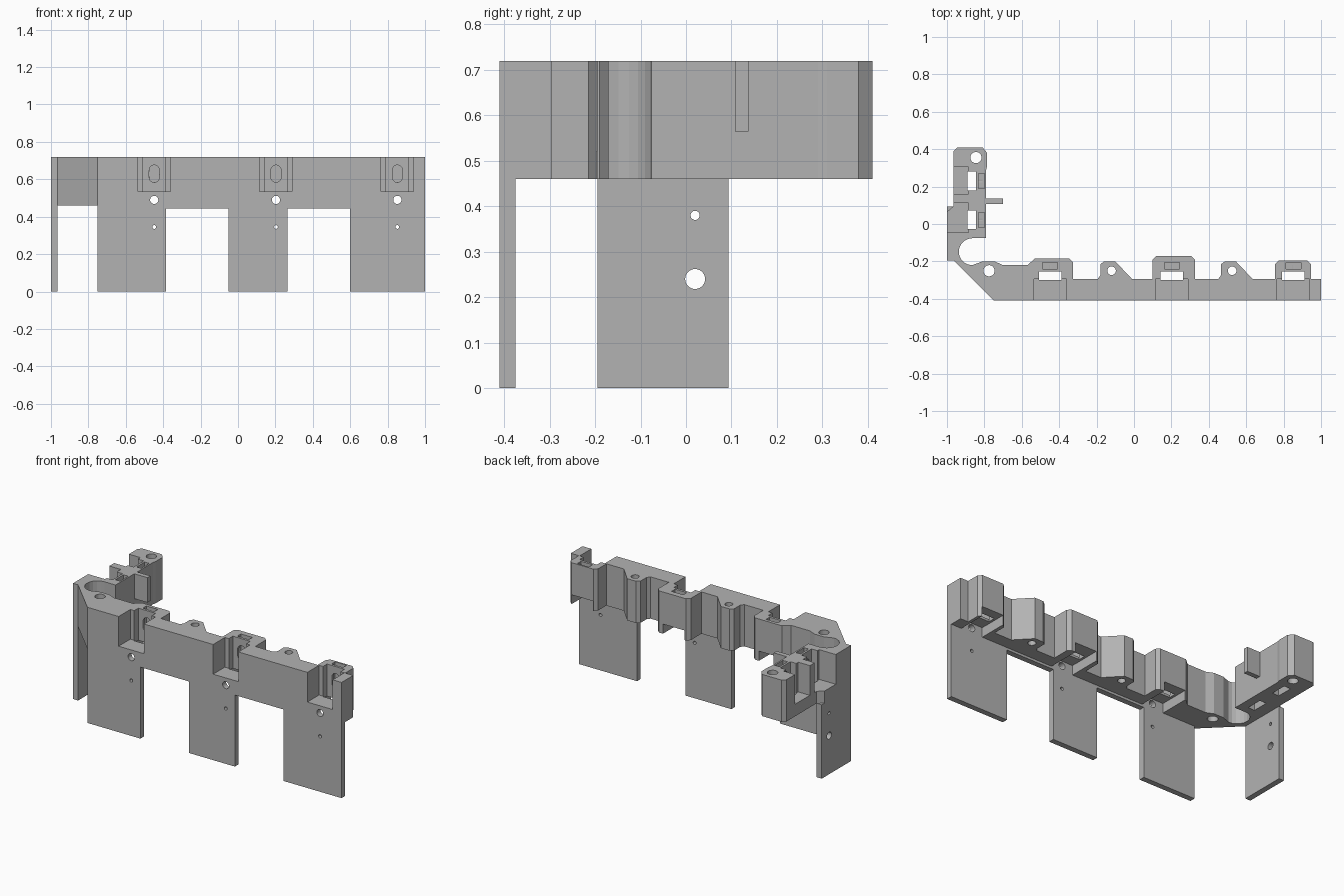
import bpy
import bmesh
import math
from mathutils import Matrix, Vector

default_cube = bpy.data.objects.get("Cube")
if default_cube:
    bpy.data.objects.remove(default_cube, do_unlink=True)

grey = bpy.data.materials.new("plain_grey")
grey.use_nodes = True
grey.diffuse_color = (0.45, 0.45, 0.45, 1)
grey.node_tree.nodes["Principled BSDF"].inputs["Base Color"].default_value = grey.diffuse_color

TOP, BEAM_BOTTOM, LIP_BOTTOM = 0.72, 0.46, 0.445
FRONT, PLATE_BACK = -0.41, -0.375
OUTER, ARM_OUTER = -1.0, -0.965
NOTCH_FLOOR = 0.535


def finish(name, bm):
    """Turn a bmesh into a named grey object."""
    bmesh.ops.recalc_face_normals(bm, faces=bm.faces)
    mesh = bpy.data.meshes.new(name)
    bm.to_mesh(mesh)
    bm.free()
    mesh.materials.append(grey)
    obj = bpy.data.objects.new(name, mesh)
    bpy.context.collection.objects.link(obj)
    return obj


def prism(name, outline, low, high):
    """Extrude a plan outline upward."""
    bm = bmesh.new()
    base = bm.faces.new([bm.verts.new((x, y, low)) for x, y in outline])
    grown = bmesh.ops.extrude_face_region(bm, geom=[base])["geom"]
    moved = [v for v in grown if isinstance(v, bmesh.types.BMVert)]
    bmesh.ops.translate(bm, verts=moved, vec=(0, 0, high - low))
    return finish(name, bm)


def box(name, x, y, z):
    """Box from pairs of limits along each axis."""
    return prism(name, [(x[0], y[0]), (x[1], y[0]), (x[1], y[1]), (x[0], y[1])], *z)


def rod(centre, radius, length, axis, stretch=1.0):
    """Cylinder along an axis, optionally stretched upward into an oval."""
    bm = bmesh.new()
    bmesh.ops.create_cone(bm, cap_ends=True, segments=24, radius1=radius,
                          radius2=radius, depth=length)
    turn = Vector((0, 0, 1)).rotation_difference(Vector(axis)).to_matrix().to_4x4()
    bmesh.ops.transform(bm, matrix=turn, verts=bm.verts)
    for v in bm.verts:
        if stretch > 1:
            v.co.z += math.copysign(radius * (stretch - 1), v.co.z)
    bmesh.ops.transform(bm, matrix=Matrix.Translation(centre), verts=bm.verts)
    return finish("cutter", bm)


def cut(target, cutter):
    """Subtract a cutter and discard it."""
    cutter.hide_render = True
    mod = target.modifiers.new("cut", "BOOLEAN")
    mod.operation = "DIFFERENCE"
    mod.solver = "EXACT"
    mod.object = cutter
    bpy.context.view_layer.objects.active = target
    bpy.ops.object.modifier_apply(modifier=mod.name)
    bpy.data.objects.remove(cutter, do_unlink=True)


def cut_box(target, x, y, z):
    cut(target, box("cutter", x, y, z))


def block(left, right, back):
    """Chamfered rear boss, listed from +x to -x."""
    root, bevel = -0.295, 0.02
    return [(right, root), (right, back - bevel), (right - bevel, back),
            (left + bevel, back), (left, back - bevel), (left, root)]


def bump(x):
    """Small screw boss with one sloping flank."""
    root = -0.295
    return [(x + 0.11, root), (x + 0.02, -0.2), (x - 0.04, -0.2),
            (x - 0.06, -0.215), (x - 0.06, -0.275), (x - 0.075, root)]


# L-shaped body: beam, corner groove and short arm
groove = [(-0.865 + 0.072 * math.cos(a), -0.148 + 0.072 * math.sin(a))
          for a in [math.radians(270 - 18 * i) for i in range(11)]]
outline = [(-0.75, FRONT), (1, FRONT), (1, -0.295)]
outline += block(0.755, 0.945, -0.195) + bump(0.525)
outline += block(0.1, 0.325, -0.17) + bump(-0.12)
outline += block(-0.55, -0.325, -0.185)[:4]
outline += [(-0.57, -0.22), (-0.7, -0.22), (-0.745, -0.2), (-0.81, -0.2)]
outline += groove
outline += [(-0.79, -0.076), (-0.79, 0.29), (-0.785, 0.31), (-0.785, 0.38),
            (-0.81, 0.41), (-0.945, 0.41), (ARM_OUTER, 0.39),
            (ARM_OUTER, 0.095), (OUTER, 0.065), (OUTER, -0.195), (ARM_OUTER, -0.195)]
body = prism("body", outline, BEAM_BOTTOM, TOP)

# Vertical screw holes
for x, y, r in ((-0.775, -0.25, 0.03), (-0.12, -0.25, 0.023),
                (0.525, -0.25, 0.023), (-0.845, 0.355, 0.03)):
    cut(body, rod((x, y, 0.6), r, 1, (0, 0, 1)))

# Front stations: open notch, through slot, pocket, oval and underside relief
stations = (-0.448, 0.203, 0.852)
for x in stations:
    cut_box(body, (x - 0.087, x + 0.087), (-0.5, -0.295), (NOTCH_FLOOR, 1))
    cut_box(body, (x - 0.06, x + 0.06), (-0.3, -0.255), (0.3, 1))
    cut_box(body, (x - 0.04, x + 0.04), (-0.24, -0.205), (0.585, 1))
    cut(body, rod((x, -0.25, 0.63), 0.027, 0.06, (0, 1, 0), 1.7))
    cut_box(body, (x - 0.075, x + 0.075), (PLATE_BACK, 0), (0.3, 0.52))
    cut(body, rod((x, -0.4, 0.49), 0.022, 0.1, (0, 1, 0)))

# Arm stations, facing outward
for y, low, high in ((0.23, 0.16, 0.305), (0.022, -0.045, 0.112)):
    cut_box(body, (-1.1, -0.885), (low, high), (NOTCH_FLOOR, 1))
    cut_box(body, (-0.89, -0.845), (y - 0.05, y + 0.05), (0.3, 1))
    cut_box(body, (-0.832, -0.8), (y - 0.04, y + 0.04), (0.585, 1))
    cut(body, rod((-0.84, y, 0.63), 0.027, 0.06, (1, 0, 0), 1.7))

# Tab on the inner wall of the arm
box("arm_tab", (-0.79, -0.7), (0.108, 0.137), (0.565, TOP))

# Thin lip under the front wall
box("front_lip", (-0.75, 1), (FRONT, PLATE_BACK), (LIP_BOTTOM, BEAM_BOTTOM))

# Hanging front plates with pin holes
spans = ((-0.75, -0.385), (-0.05, 0.265), (0.6, 1))
for number, (span, x) in enumerate(zip(spans, stations), 1):
    plate = box(f"front_plate_{number}", span, (FRONT, PLATE_BACK), (0, LIP_BOTTOM))
    cut(plate, rod((x, -0.4, 0.345), 0.01, 0.2, (0, 1, 0)))

# Hanging side plate with two holes
side_plate = box("side_plate", (OUTER, ARM_OUTER), (-0.195, 0.093), (0, BEAM_BOTTOM))
for z, r in ((0.24, 0.022), (0.38, 0.01)):
    cut(side_plate, rod((-1, 0.02, z), r, 0.2, (1, 0, 0)))
